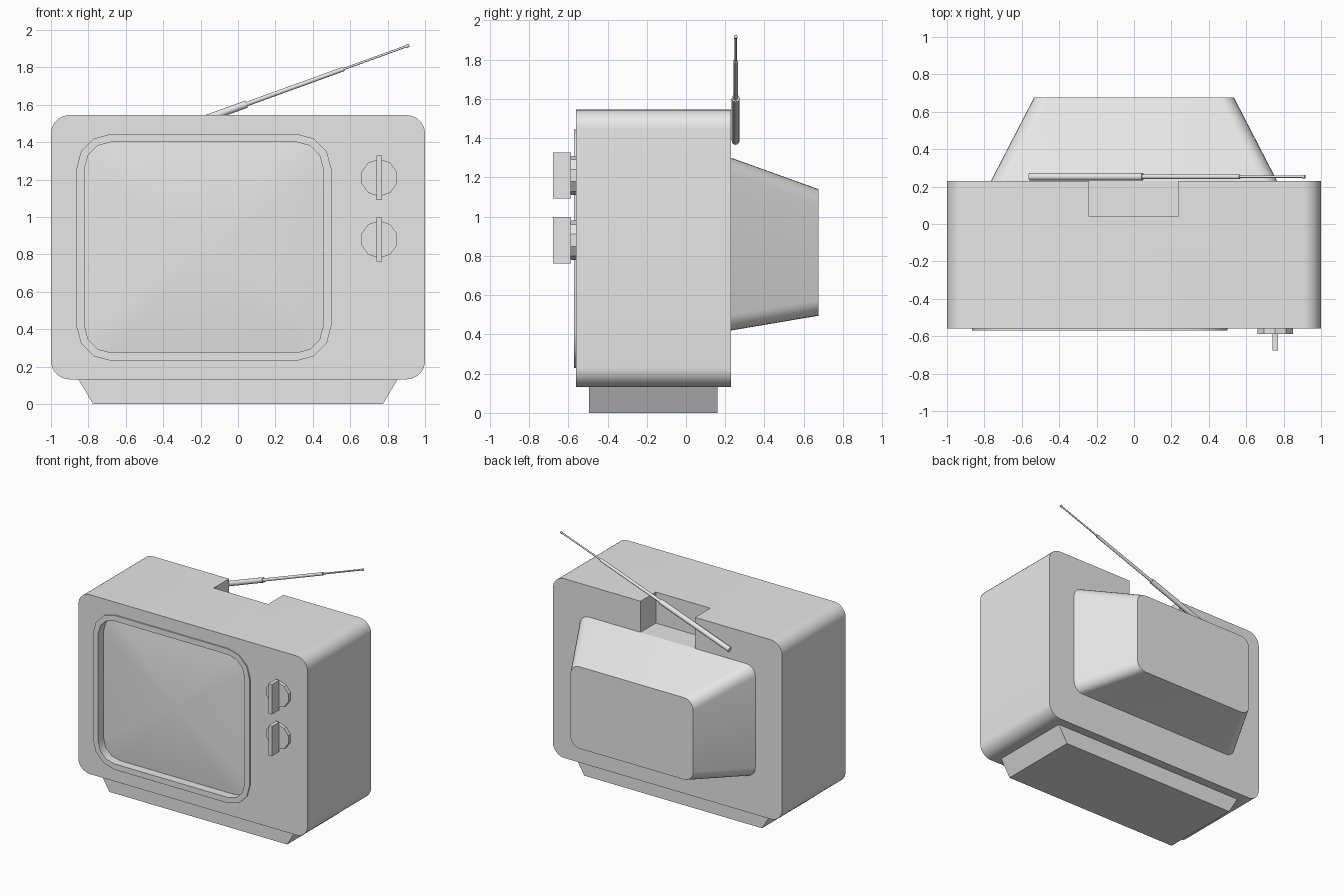
import bpy, bmesh, math
from mathutils import Vector

if "Cube" in bpy.data.objects:
    bpy.data.objects.remove(bpy.data.objects["Cube"])

grey = bpy.data.materials.new("plain grey")
grey.use_nodes = True
COLOR = (0.8, 0.8, 0.8, 1)
grey.diffuse_color = COLOR
grey.node_tree.nodes["Principled BSDF"].inputs["Base Color"].default_value = COLOR


def rounded(x0, x1, z0, z1, y, r, seg):
    """Rounded rectangle loop in the plane at depth y."""
    corners = [(x1 - r, z1 - r), (x0 + r, z1 - r), (x0 + r, z0 + r), (x1 - r, z0 + r)]
    loop = []
    for i, (cx, cz) in enumerate(corners):
        for k in range(seg + 1):
            a = math.pi / 2 * (i + k / seg)
            loop.append(Vector((cx + r * math.cos(a), y, cz + r * math.sin(a))))
    return loop


def loft(name, loops, closed=False, smooth=True, angle=30):
    """Bridge equal-length loops; cap the ends, or join last to first."""
    bm = bmesh.new()
    rows = [[bm.verts.new(p) for p in loop] for loop in loops]
    pairs = list(zip(rows, rows[1:]))
    if closed:
        pairs.append((rows[-1], rows[0]))
    else:
        bm.faces.new(rows[0])
        bm.faces.new(rows[-1])
    n = len(rows[0])
    for a, b in pairs:
        for i in range(n):
            j = (i + 1) % n
            bm.faces.new((a[i], a[j], b[j], b[i]))
    bmesh.ops.recalc_face_normals(bm, faces=bm.faces[:])
    mesh = bpy.data.meshes.new(name)
    bm.to_mesh(mesh)
    bm.free()
    mesh.materials.append(grey)
    ob = bpy.data.objects.new(name, mesh)
    bpy.context.collection.objects.link(ob)
    if smooth:
        shade(ob, angle)
    return ob


def activate(ob):
    bpy.ops.object.select_all(action='DESELECT')
    ob.select_set(True)
    bpy.context.view_layer.objects.active = ob


def shade(ob, angle=30):
    activate(ob)
    bpy.ops.object.shade_smooth_by_angle(angle=math.radians(angle))


def cut(ob, cutter):
    mod = ob.modifiers.new("cut", 'BOOLEAN')
    mod.operation = 'DIFFERENCE'
    mod.solver = 'EXACT'
    mod.object = cutter
    activate(ob)
    bpy.ops.object.modifier_apply(modifier=mod.name)
    bpy.data.objects.remove(cutter)


def box(name, x0, x1, y0, y1, z0, z1):
    def loop(z):
        return [Vector(p) for p in ((x0, y0, z), (x1, y0, z), (x1, y1, z), (x0, y1, z))]
    return loft(name, [loop(z0), loop(z1)], smooth=False)


def screen_loop(grow, y, r):
    return rounded(-0.82 - grow, 0.455 + grow, 0.275 - grow, 1.4 + grow, y, r, 3)


# Cabinet with screen recess and antenna notch
cabinet = loft("cabinet", [rounded(-1, 1, 0.132, 1.545, y, 0.1, 8) for y in (-0.56, 0.23)],
               smooth=False)
cut(cabinet, loft("recess_cutter", [screen_loop(0.02, y, 0.16) for y in (-0.7, -0.495)],
                  smooth=False))
cut(cabinet, box("notch_cutter", -0.24, 0.235, 0.04, 0.4, 1.3, 1.7))
shade(cabinet)

# Screen frame
loft("screen_frame", [screen_loop(0, -0.495, 0.14), screen_loop(0, -0.57, 0.14),
                      screen_loop(0.045, -0.57, 0.19), screen_loop(0.045, -0.559, 0.19),
                      screen_loop(0.02, -0.559, 0.16), screen_loop(0.02, -0.495, 0.16)],
     closed=True, angle=35)

# Bulging screen, built from shrinking loops
edge = screen_loop(0.015, 0, 0.155)
centre = sum(edge, Vector()) / len(edge)
dome = [[p + Vector((0, -0.48, 0)) for p in edge]]
for s in (1, 0.85, 0.7, 0.5, 0.3, 0.1):
    depth = -0.5 - 0.04 * (1 - s * s)
    dome.append([centre + (p - centre) * s + Vector((0, depth, 0)) for p in edge])
loft("screen", dome)

# Tapered tube housing at the back
loft("back_housing", [rounded(-0.765, 0.765, 0.42, 1.3, 0.23, 0.08, 6),
                      rounded(-0.535, 0.535, 0.495, 1.14, 0.675, 0.08, 6)])

# Stand
loft("stand", [[Vector((sx * w, y, z)) for sx, y in
                ((-1, -0.495), (1, -0.495), (1, 0.16), (-1, 0.16))]
               for w, z in ((0.775, 0), (0.855, 0.135))], smooth=False)

# Dials with finger grips
for label, z in (("upper", 1.21), ("lower", 0.88)):
    disc = [(0.1 * math.cos(a), 0.1 * math.sin(a))
            for a in (math.pi / 5 * (i + 0.5) for i in range(10))]
    loft(label + "_dial", [[Vector((0.755 + u, y, z + v)) for u, v in disc]
                           for y in (-0.55, -0.588)], smooth=False)
    box(label + "_dial_grip", 0.741, 0.769, -0.677, -0.585, z - 0.118, z + 0.118)

# Telescopic antenna
foot, top = Vector((-0.558, 0.253, 1.385)), Vector((0.915, 0.253, 1.918))
axis = (top - foot).normalized()
side = Vector((0, 1, 0))
up = axis.cross(side)


def ring(t, r, sides=12):
    c = foot.lerp(top, t)
    return [c + r * (math.cos(a) * side + math.sin(a) * up)
            for a in (math.tau * i / sides for i in range(sides))]


for name, t0, t1, r in (("antenna_lower", 0, 0.41, 0.02), ("antenna_middle", 0.4, 0.763, 0.012),
                        ("antenna_upper", 0.75, 0.995, 0.006), ("antenna_tip", 0.99, 1, 0.009)):
    loft(name, [ring(t0, r), ring(t1, r)], angle=40)
